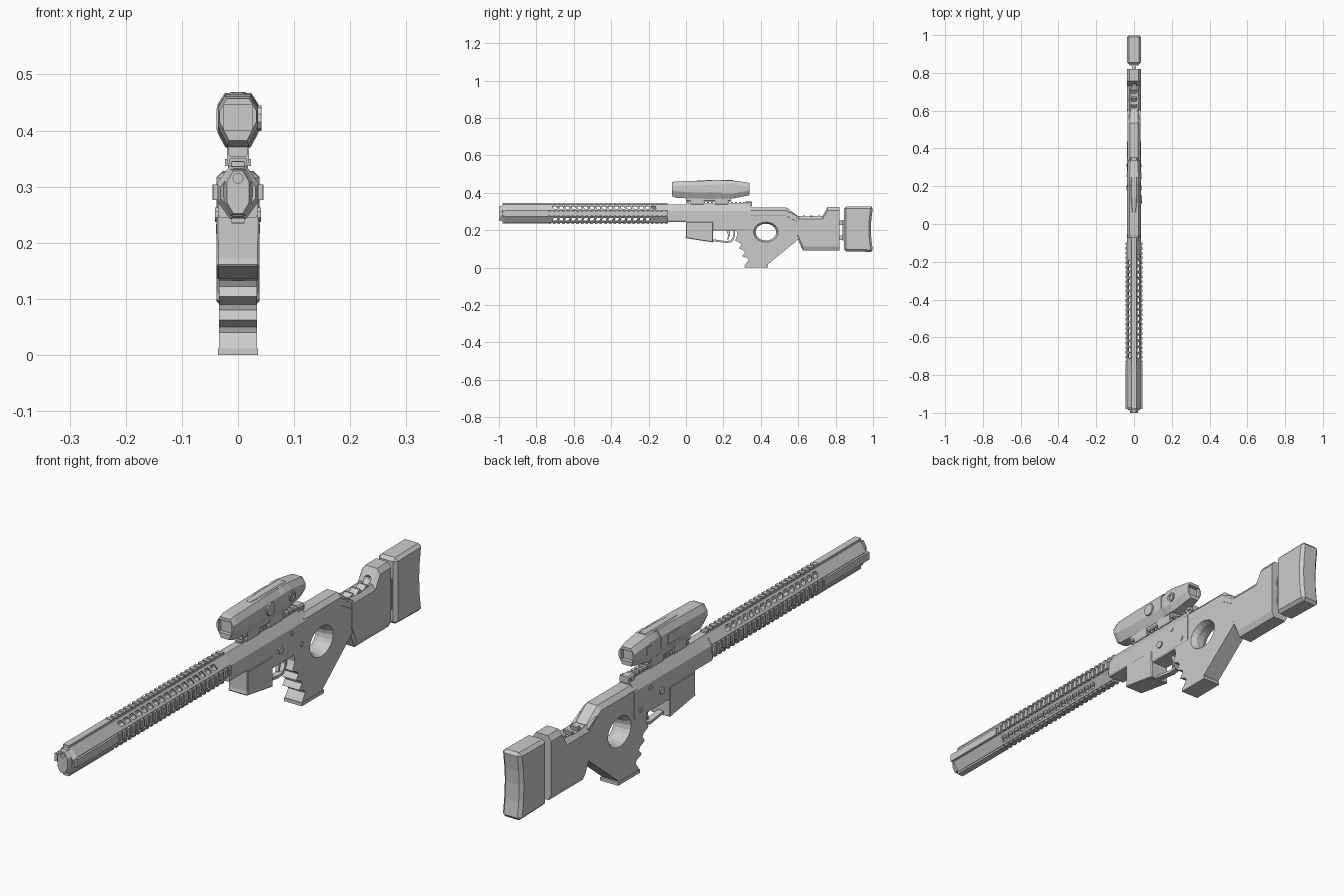
import bpy, bmesh
from math import sin, cos, pi


def skin(name, rings, caps=True):
    """Bridge equal-length rings of 3D points into one mesh."""
    bm = bmesh.new()
    vs = [[bm.verts.new(p) for p in r] for r in rings]
    n = len(rings[0])
    for a, b in zip(vs, vs[1:]):
        for i in range(n):
            bm.faces.new((a[i], a[(i + 1) % n], b[(i + 1) % n], b[i]))
    if caps:
        bm.faces.new(vs[0])
        bm.faces.new(vs[-1])
    return finish(name, bm)


def finish(name, bm):
    bmesh.ops.recalc_face_normals(bm, faces=bm.faces[:])
    me = bpy.data.meshes.new(name)
    bm.to_mesh(me)
    bm.free()
    ob = bpy.data.objects.new(name, me)
    bpy.context.scene.collection.objects.link(ob)
    return ob


def loft(name, stations, top=(.012, .015), bot=(.012, .015), caps=True):
    """Chamfered boxes along y; station = (y, half width, z low, z high)."""
    rings = []
    for y, w, a, b in stations:
        half = [(w - bot[0], a), (w, a + bot[1]), (w, b - top[1]), (w - top[0], b)]
        sec = half + [(-x, z) for x, z in reversed(half)]
        rings.append([(x, y, z) for x, z in sec])
    return skin(name, rings, caps)


def prism(name, pts, w, bevel=0):
    """Side profile (y, z) extruded to half width w."""
    ob = skin(name, [[(x, y, z) for y, z in pts] for x in (-w, w)])
    if bevel:
        m = ob.modifiers.new("bevel", 'BEVEL')
        m.width, m.segments = bevel, 1
    return ob


def boxes(name, items):
    """Boxes given as (centre x, y, z, size x, y, z)."""
    bm = bmesh.new()
    for x, y, z, sx, sy, sz in items:
        for v in bmesh.ops.create_cube(bm, size=1)['verts']:
            v.co = (x + v.co.x * sx, y + v.co.y * sy, z + v.co.z * sz)
    return finish(name, bm)


def disc(name, x0, x1, y, z, r, n=8, ry=1.0):
    return skin(name, [[(x, y + r * ry * cos(2 * pi * (i + .5) / n),
                         z + r * sin(2 * pi * (i + .5) / n)) for i in range(n)] for x in (x0, x1)])


def cut(ob, cutter):
    m = ob.modifiers.new("cut", 'BOOLEAN')
    m.operation, m.solver, m.object = 'DIFFERENCE', 'EXACT', cutter
    cutter.hide_render = True
    cutter.hide_viewport = True


# Handguard: hollow octagonal tube with slanted slots on the diagonal faces
ZC = .29
guard = loft("handguard", [(-.985, .031, .248, .332), (-.97, .037, .242, .338), (-.095, .037, .242, .338)],
             (.023, .032), (.023, .032), caps=False)
sol = guard.modifiers.new("wall", 'SOLIDIFY')
sol.thickness, sol.offset = .006, -1
for s in (1, -1):
    bm = bmesh.new()
    for i in range(17):
        for v in bmesh.ops.create_cube(bm, size=1)['verts']:
            u, t, d = v.co.z * .16, v.co.x * .024, v.co.y * .019
            y = -.70 + i * .033 + d + t * .5 * (1 if u > 0 else -1)
            v.co = (s * (u * .72 + t * .58), y, ZC + u * .82 - t * .69)
            v.co.x *= .87
    cut(guard, finish("slot_cutter", bm))

# Muzzle plug and inner barrel
plug = loft("muzzle_plug", [(-1, .020, .252, .328), (-.975, .027, .248, .332)], (.012, .02), (.012, .02))
bore = skin("bore_cutter", [[(.009 * cos(i * pi / 4), y, .315 + .009 * sin(i * pi / 4)) for i in range(8)]
                            for y in (-1.02, -.98)])
cut(plug, bore)
skin("inner_barrel", [[(.012 * cos(i * pi / 6), y, ZC + .012 * sin(i * pi / 6)) for i in range(12)]
                      for y in (-.98, -.09)])

# Four rails: smooth at the front, ribbed towards the receiver
rail = []
for s in (1, -1):
    rail += [(s * .040, -.86, ZC, .009, .24, .028), (0, -.86, ZC + s * .0505, .024, .24, .009),
             (s * .038, -.42, ZC, .006, .64, .020), (0, -.42, ZC + s * .049, .018, .64, .006)]
    for i in range(26):
        y = -.73 + i * .025
        rail += [(s * .041, y, ZC, .009, .014, .028), (0, y, ZC + s * .051, .024, .014, .009)]
boxes("guard_rails", rail)

# Receiver, magazine well and side pins
loft("receiver", [(-.10, .036, .245, .338), (0, .036, .245, .338)], (.022, .036), (.004, .006))
loft("receiver_rear", [(0, .036, .198, .338), (.345, .036, .198, .338)], (.022, .036), (.004, .006))
prism("magazine_well", [(0, .245), (0, .172), (-.003, .158), (.145, .135), (.145, .245)], .038, .003)
for s in (1, -1):
    disc("receiver_pin", s * .034, s * .041, .19, .25, .014)
    disc("small_pin", s * .033, s * .039, .31, .225, .009)
    disc("front_pin", s * .033, s * .039, .255, .285, .008)

# Trigger and guard
prism("trigger_guard", [(.14, .152), (.14, .142), (.215, .132), (.245, .136), (.262, .165), (.262, .2),
                        (.253, .2), (.253, .168), (.24, .146), (.215, .142)], .011)
prism("trigger", [(.215, .2), (.235, .2), (.236, .175), (.226, .15), (.22, .15), (.226, .175)], .006)

# Grip and thumbhole stock in one profile, with finger grooves
grip = prism("grip_stock", [(.27, .205), (.275, .175), (.262, .145), (.29, .132), (.296, .122), (.283, .104),
                            (.312, .09), (.316, .08), (.300, .062), (.33, .05), (.334, .04), (.315, .012),
                            (.43, .012), (.605, .155), (.605, .27), (.56, .295), (.33, .295)], .034)
N = 20
hole = skin("thumbhole_cutter", [[(x, .427 + k * .060 * cos(2 * pi * i / N), .19 + k * .049 * sin(2 * pi * i / N))
                                  for i in range(N)] for x, k in ((-.036, 1.12), (-.015, .92), (.015, .92), (.036, 1.12))])
cut(grip, hole)
boxes("grip_base", [(0, .375, .006, .072, .125, .012)])
loft("stock_comb", [(.327, .0345, .275, .323), (.535, .0345, .275, .323), (.598, .0345, .24, .276)],
     (.014, .016), (.002, .003))

# Butt with scooped cheek recess and ridges
butt = loft("butt", [(.597, .0365, .155, .277), (.625, .0365, .092, .277), (.73, .0365, .092, .277),
                     (.757, .0365, .092, .324), (.82, .0365, .092, .324)], (.013, .018), (.010, .022))
bm = bmesh.new()
for v in bmesh.ops.create_uvsphere(bm, u_segments=20, v_segments=10, radius=1)['verts']:
    v.co = (v.co.x * .031, .66 + v.co.y * .088, .29 + v.co.z * .028)
cut(butt, finish("scoop_cutter", bm))
for y in (.62, .66, .70):
    prism("cheek_ridge", [(y - .014, .26), (y + .008, .28), (y + .016, .279), (y + .012, .26)], .016)

# Butt pad on two posts
boxes("pad_posts", [(0, .835, z, .022, .06, .022) for z in (.16, .24)])
boxes("pad_plate", [(0, .842, .2, .05, .008, .11)])
prism("butt_pad", [(.845, .088), (1, .084), (.991, .15), (.988, .21), (.991, .26), (1, .328), (.845, .326)],
      .038, .011)

# Top rail and rear block
boxes("top_rail", [(0, .17, .339, .022, .34, .008)] +
      [(0, .01 + i * .0215, .346, .030, .012, .009) for i in range(16)])
loft("rear_block", [(.318, .018, .33, .353), (.352, .018, .33, .353)], (.005, .005), (.002, .002))
boxes("rear_block_knobs", [(s * .018, .335, .343, .01, .016, .012) for s in (1, -1)])

# Scope mount
for y in (.06, .19):
    loft("scope_mount", [(y - .035, .020, .338, .378), (y + .035, .020, .338, .378)], (.003, .008), (.003, .008))
loft("mount_bar", [(.0, .018, .354, .378), (.24, .018, .354, .378)], (.004, .005), (.004, .005))

# Scope body in two sections with recessed lenses
scope = loft("scope_front", [(-.075, .033, .382, .457), (-.055, .036, .374, .461), (.05, .036, .368, .464),
                             (.195, .036, .368, .466)], (.013, .022), (.017, .034))
cut(scope, boxes("lens_cutter", [(0, -.075, .423, .05, .03, .046)]))
back = loft("scope_rear", [(.19, .034, .372, .462), (.215, .0365, .37, .467), (.25, .0365, .37, .466),
                           (.325, .033, .384, .456), (.34, .031, .388, .452)], (.013, .02), (.014, .026))
cut(back, boxes("eyepiece_cutter", [(0, .34, .422, .044, .03, .038)]))
loft("scope_ridge", [(.06, .012, .46, .465), (.14, .016, .46, .469), (.25, .016, .46, .469)],
     (.004, .003), (.001, .001))
disc("side_turret", .03, .042, .13, .422, .023, 10)
knob = disc("rear_turret", .03, .041, .255, .42, .018, 8)
cut(knob, disc("knob_cutter", .036, .05, .255, .42, .011, 8))
boxes("left_panel", [(-.035, .12, .42, .006, .07, .038), (-.035, .26, .42, .006, .03, .03)])
